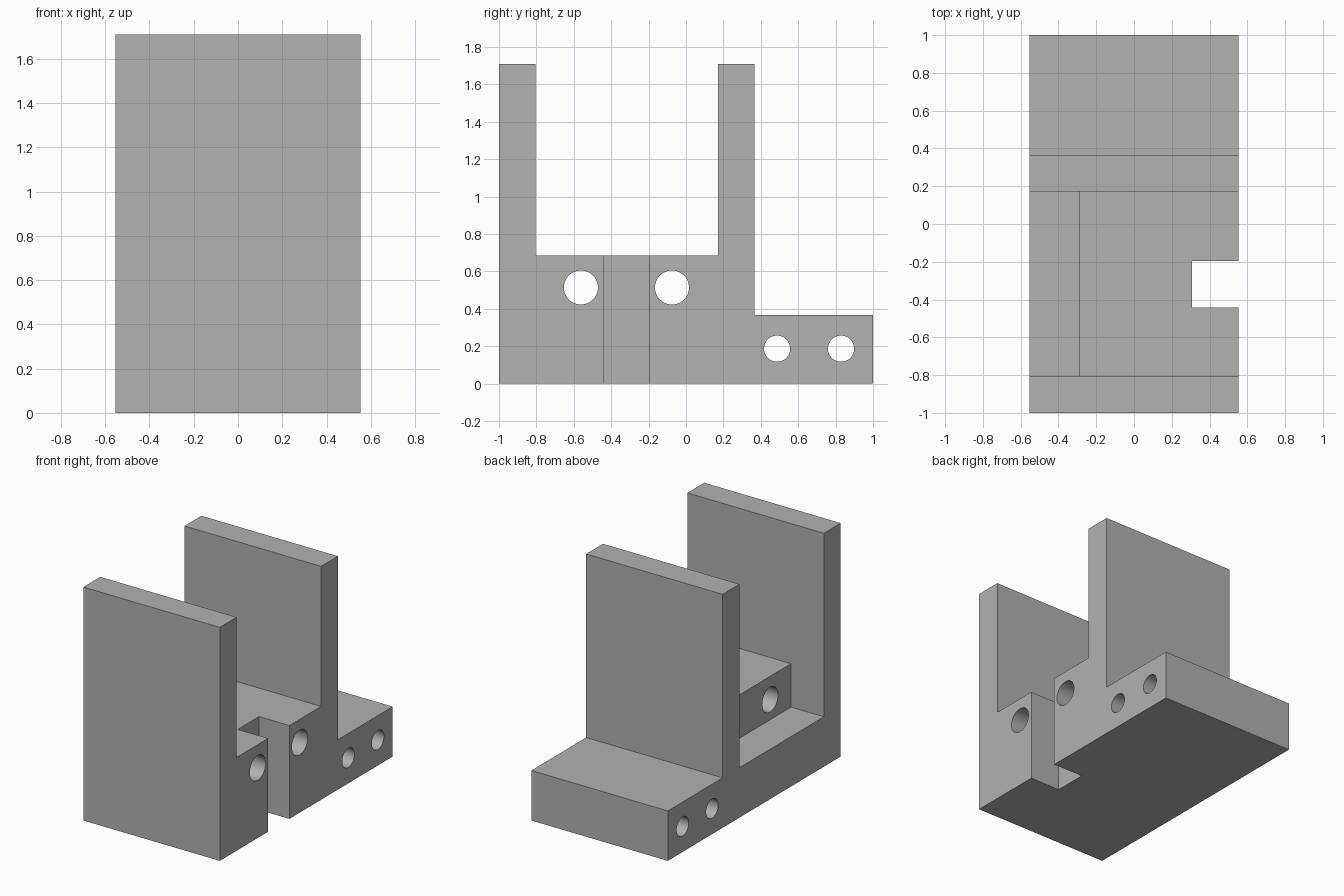
import bpy, bmesh, math
from mathutils import Matrix

if "Cube" in bpy.data.objects:
    bpy.data.objects.remove(bpy.data.objects["Cube"], do_unlink=True)

HALF = 0.553                      # half width of the bracket
FLOOR, SEAT, TOP = 0.366, 0.684, 1.71
FRONT_IN, REAR_IN, REAR_OUT = -0.805, 0.171, 0.366

grey = bpy.data.materials.new("plain grey")
grey.use_nodes = True
grey.diffuse_color = (0.445, 0.445, 0.445, 1)
grey.node_tree.nodes["Principled BSDF"].inputs["Base Color"].default_value = grey.diffuse_color


def make_object(name, bm):
    bmesh.ops.recalc_face_normals(bm, faces=bm.faces)
    mesh = bpy.data.meshes.new(name)
    bm.to_mesh(mesh)
    bm.free()
    mesh.materials.append(grey)
    obj = bpy.data.objects.new(name, mesh)
    bpy.context.collection.objects.link(obj)
    return obj


def box(name, x, y, z):
    bm = bmesh.new()
    bmesh.ops.create_cube(bm, size=1)
    for v in bm.verts:
        v.co = [(lo + hi) / 2 + c * (hi - lo) for c, (lo, hi) in zip(v.co, (x, y, z))]
    return make_object(name, bm)


def cross_hole(name, y, z, radius):
    bm = bmesh.new()
    bmesh.ops.create_cone(bm, cap_ends=True, segments=48, radius1=radius, radius2=radius,
                          depth=2, matrix=Matrix.Translation((0, y, z)) @ Matrix.Rotation(math.pi / 2, 4, 'Y'))
    return make_object(name, bm)


# Bracket body: side profile extruded across the width
profile = [(-1, 0), (1, 0), (1, FLOOR), (REAR_OUT, FLOOR), (REAR_OUT, TOP), (REAR_IN, TOP),
           (REAR_IN, SEAT), (FRONT_IN, SEAT), (FRONT_IN, TOP), (-1, TOP)]
bm = bmesh.new()
face = bm.faces.new([bm.verts.new((-HALF, y, z)) for y, z in profile])
side = bmesh.ops.extrude_face_region(bm, geom=[face])
bmesh.ops.translate(bm, vec=(2 * HALF, 0, 0),
                    verts=[g for g in side["geom"] if isinstance(g, bmesh.types.BMVert)])
body = make_object("bracket_body", bm)

# Cutters: side recess, open notch, bolt holes
cutters = [box("side_recess", (-1, -0.288), (FRONT_IN, REAR_IN), (FLOOR, 1)),
           box("notch", (0.307, 1), (-0.441, -0.195), (-1, 1))]
cutters += [cross_hole("seat_hole", y, 0.514, 0.091) for y in (-0.562, -0.075)]
cutters += [cross_hole("rear_hole", y, 0.187, 0.07) for y in (0.487, 0.829)]

bpy.ops.object.select_all(action='DESELECT')
bpy.context.view_layer.objects.active = body
body.select_set(True)
for cutter in cutters:
    mod = body.modifiers.new(cutter.name, 'BOOLEAN')
    mod.operation = 'DIFFERENCE'
    mod.solver = 'EXACT'
    mod.object = cutter
    bpy.ops.object.modifier_apply(modifier=mod.name)
    bpy.data.objects.remove(cutter, do_unlink=True)

bpy.ops.object.shade_smooth_by_angle(angle=math.radians(30))
